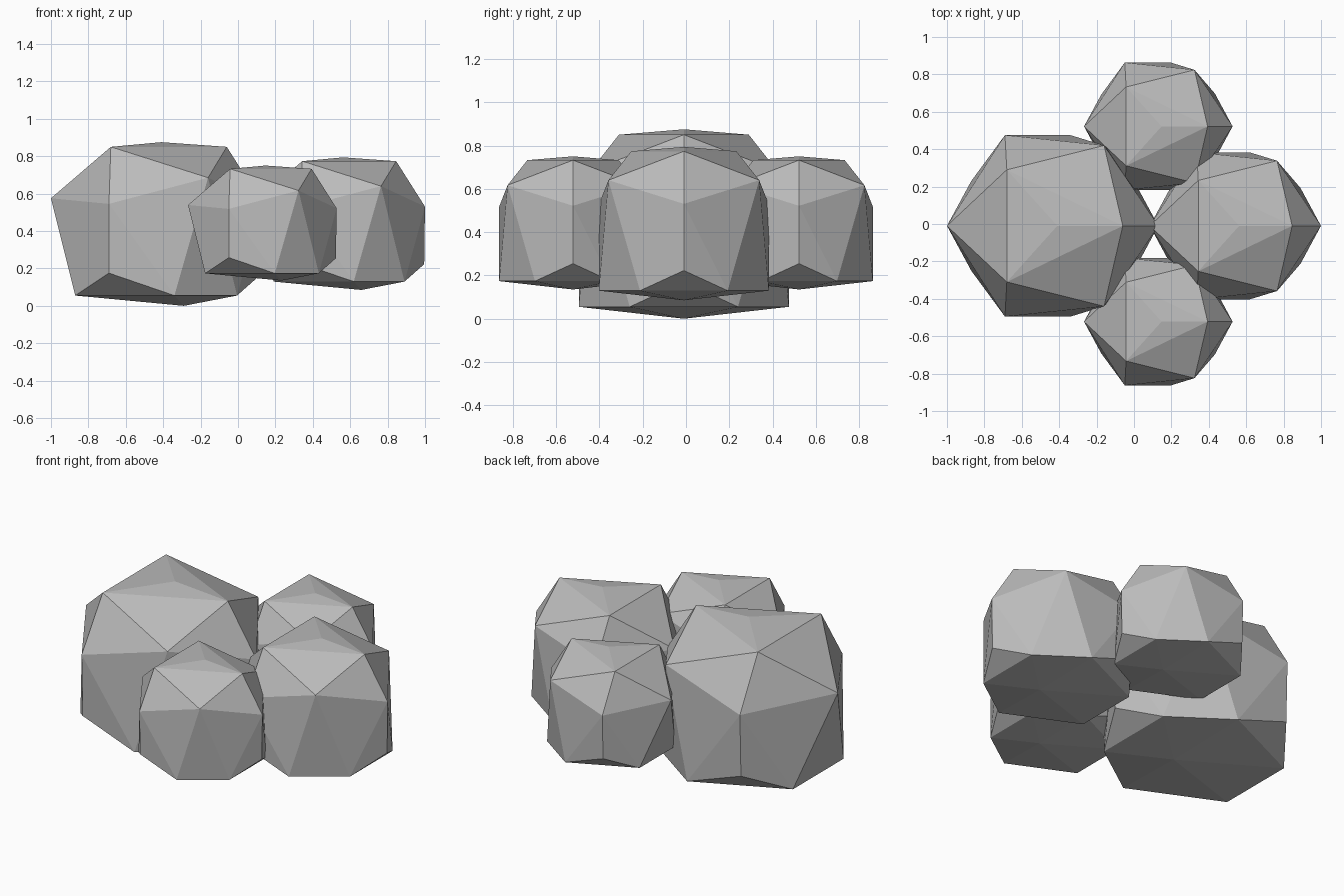
import bpy
import bmesh

cube = bpy.data.objects.get("Cube")
if cube:
    bpy.data.objects.remove(cube, do_unlink=True)

# One plain colour
grey = bpy.data.materials.new("stone_grey")
colour = (0.5, 0.5, 0.5, 1.0)
grey.diffuse_color = colour
grey.use_nodes = True
bsdf = grey.node_tree.nodes["Principled BSDF"]
bsdf.inputs["Base Color"].default_value = colour
bsdf.inputs["Roughness"].default_value = 0.9

# Corners on the middle plane, then those mirrored across it
middle = [
    (0.025, 0, 0.875), (0.375, 0, 0.85),    # crown
    (-0.565, 0, 0.575), (0.565, 0, 0.55),   # waist tips
    (0.56, 0, 0.17), (0.145, 0, 0),         # foot and base
]
paired = [
    (-0.245, 0.30, 0.85), (0.275, 0.43, 0.685),                       # crown
    (-0.255, 0.485, 0.545), (-0.255, 0.475, 0.175),                   # sides
    (-0.435, 0.24, 0.055), (0.095, 0.485, 0.055), (0.43, 0.25, 0.055) # base rim
]
corners = middle + paired + [(x, -y, z) for x, y, z in paired]


def boulder(name, location, size):
    """Faceted lump: the hull around the shared corners."""
    bm = bmesh.new()
    for corner in corners:
        bm.verts.new(corner)
    bmesh.ops.convex_hull(bm, input=bm.verts[:])
    bmesh.ops.scale(bm, vec=(size, size, size), verts=bm.verts[:])
    bmesh.ops.recalc_face_normals(bm, faces=bm.faces[:])
    mesh = bpy.data.meshes.new(name)
    bm.to_mesh(mesh)
    bm.free()
    mesh.materials.append(grey)
    obj = bpy.data.objects.new(name, mesh)
    obj.location = location
    bpy.context.collection.objects.link(obj)


# Large lump, medium lump, and a small one on each side
boulder("large_boulder", (-0.435, -0.01, 0.0), 1.0)
boulder("medium_boulder", (0.542, -0.01, 0.085), 0.81)
for side, label in ((-1, "front"), (1, "back")):
    boulder(label + "_small_boulder", (0.13, side * 0.522, 0.135), 0.703)
